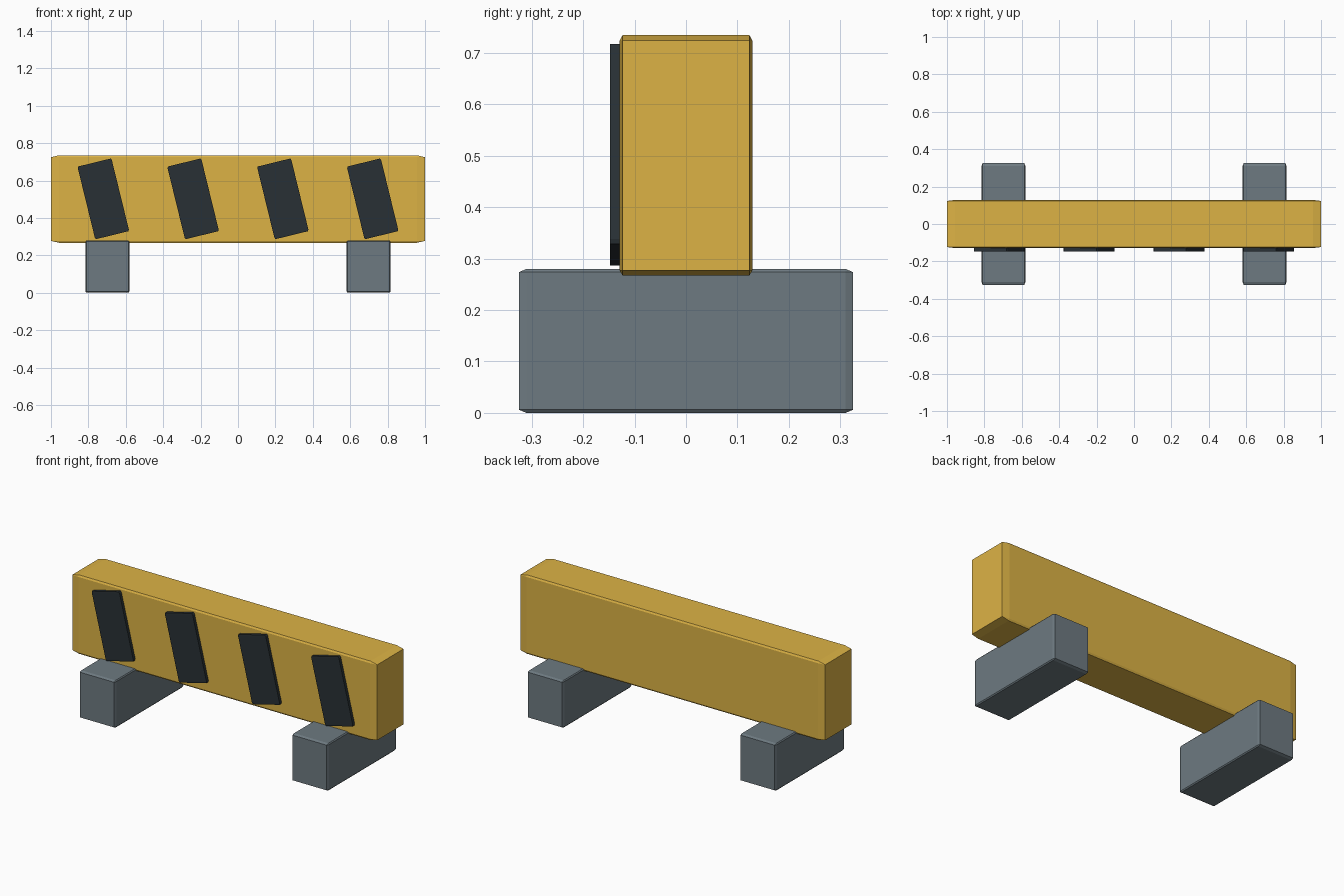
import bpy
import bmesh
from mathutils import Matrix

if "Cube" in bpy.data.objects:
    bpy.data.objects.remove(bpy.data.objects["Cube"])


def material(name, rgb):
    mat = bpy.data.materials.new(name)
    mat.diffuse_color = (*rgb, 1.0)
    mat.use_nodes = True
    mat.node_tree.nodes["Principled BSDF"].inputs["Base Color"].default_value = mat.diffuse_color
    return mat


def block(name, size, location, mat, tilt=0.0, chamfer=0.022):
    """Chamfered unit cube stretched to size, so chamfers stretch too."""
    bm = bmesh.new()
    bmesh.ops.create_cube(bm, size=1.0)
    bmesh.ops.bevel(bm, geom=bm.edges[:], offset=chamfer, segments=1,
                    profile=0.5, affect='EDGES')
    bmesh.ops.transform(bm, matrix=Matrix.Diagonal((*size, 1.0)), verts=bm.verts)
    bmesh.ops.recalc_face_normals(bm, faces=bm.faces)
    mesh = bpy.data.meshes.new(name)
    bm.to_mesh(mesh)
    bm.free()
    mesh.materials.append(mat)
    obj = bpy.data.objects.new(name, mesh)
    obj.location = location
    obj.rotation_euler.y = tilt
    bpy.context.collection.objects.link(obj)
    return obj


yellow = material("barrier_yellow", (0.72, 0.45, 0.06))
black = material("stripe_black", (0.022, 0.03, 0.035))
grey = material("foot_grey", (0.155, 0.195, 0.22))

# Long barrier beam
block("beam", (2.0, 0.258, 0.468), (0, 0, 0.501), yellow)

# Two feet running front to back
for side, x in (("left", -0.698), ("right", 0.698)):
    block(f"{side}_foot", (0.234, 0.65, 0.28), (x, 0, 0.14), grey)

# Slanted warning stripes on the front face
for i in range(4):
    block(f"stripe_{i + 1}", (0.187, 0.022, 0.40),
          (-0.72 + 0.48 * i, -0.137, 0.502), black, tilt=-0.24)
